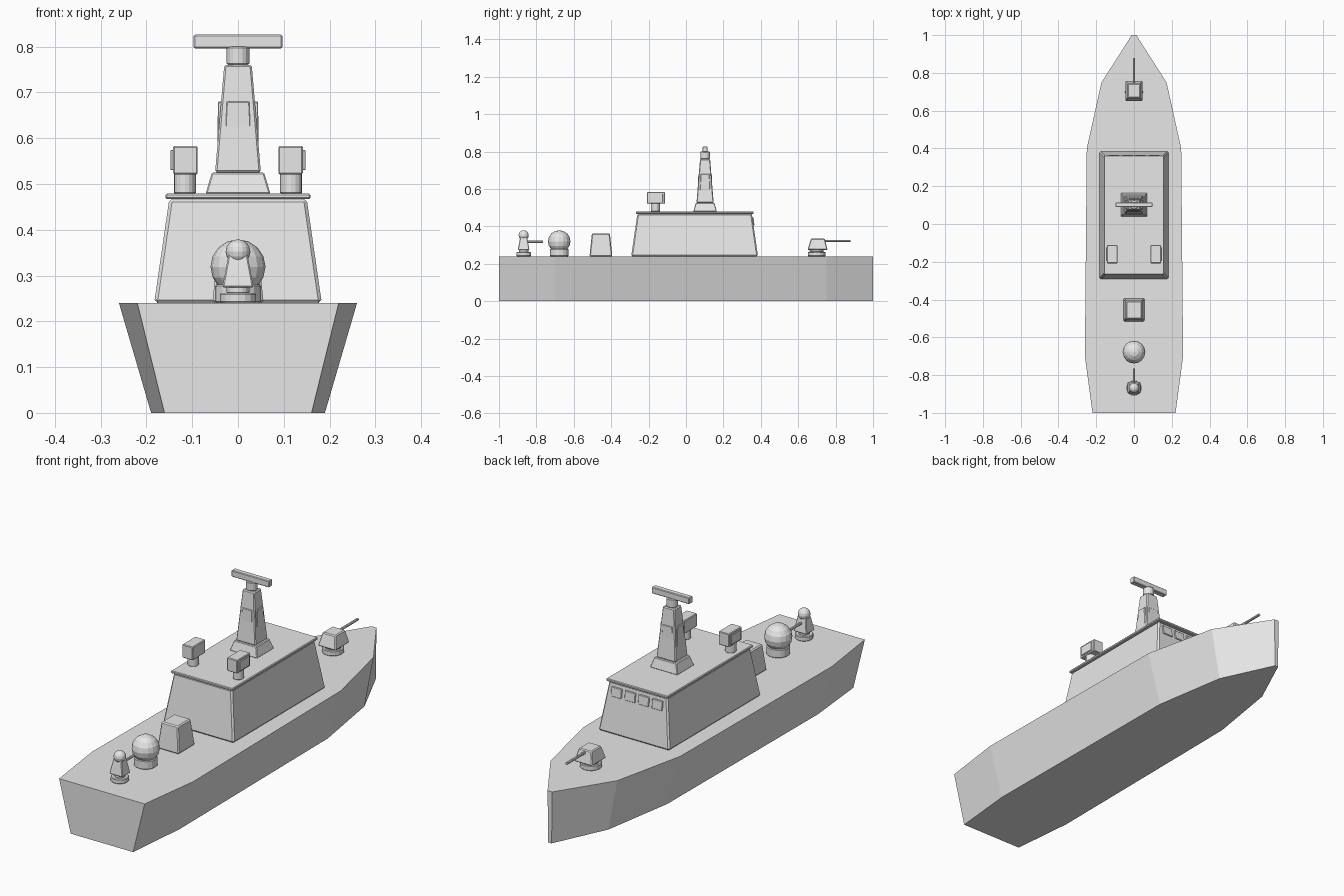
import bpy, bmesh, math
from mathutils import Matrix, Vector

if "Cube" in bpy.data.objects:
    bpy.data.objects.remove(bpy.data.objects["Cube"], do_unlink=True)

grey = bpy.data.materials.new("naval_grey")
grey.use_nodes = True
grey.diffuse_color = (0.8, 0.8, 0.8, 1)
grey.node_tree.nodes["Principled BSDF"].inputs["Base Color"].default_value = (0.8, 0.8, 0.8, 1)


def finish(name, bm, bevel=0):
    bmesh.ops.recalc_face_normals(bm, faces=bm.faces)
    mesh = bpy.data.meshes.new(name)
    bm.to_mesh(mesh)
    bm.free()
    mesh.materials.append(grey)
    obj = bpy.data.objects.new(name, mesh)
    bpy.context.scene.collection.objects.link(obj)
    if bevel:
        mod = obj.modifiers.new("soft_edges", "BEVEL")
        mod.width = bevel
        mod.segments = 1
        mod.limit_method = "ANGLE"
    return obj


def loft(name, low, high, z0, z1, bevel=0):
    """Prism between two outlines with the same number of points."""
    bm = bmesh.new()
    a = [bm.verts.new((x, y, z0)) for x, y in low]
    b = [bm.verts.new((x, y, z1)) for x, y in high]
    bm.faces.new(a)
    bm.faces.new(b)
    for i in range(len(a)):
        j = (i + 1) % len(a)
        bm.faces.new((a[i], a[j], b[j], b[i]))
    return finish(name, bm, bevel)


def rect(x0, x1, y0, y1):
    return [(x0, y0), (x1, y0), (x1, y1), (x0, y1)]


def box(cx, cy, hx, hy):
    return rect(cx - hx, cx + hx, cy - hy, cy + hy)


def drum(name, x, y, r, z0, z1, bevel=0.003):
    ring = [(x + r * math.cos(k * math.tau / 16), y + r * math.sin(k * math.tau / 16))
            for k in range(16)]
    return loft(name, ring, ring, z0, z1, bevel)


def ball(name, y, z, r):
    bm = bmesh.new()
    bmesh.ops.create_uvsphere(bm, u_segments=16, v_segments=8, radius=r,
                              matrix=Matrix.Translation((0, y, z)))
    return finish(name, bm)


def barrel(name, y0, y1, z, r):
    bm = bmesh.new()
    bmesh.ops.create_cone(bm, cap_ends=True, segments=8, radius1=r, radius2=r, depth=y1 - y0,
                          matrix=Matrix.Translation((0, (y0 + y1) / 2, z))
                          @ Matrix.Rotation(math.pi / 2, 4, "X"))
    return finish(name, bm)


# Hull with flared sides, pointed towards +y
half = [(0.22, -1), (0.26, -0.7), (0.25, 0.4), (0.172, 0.75), (0.012, 1)]
deck = half + [(-x, y) for x, y in reversed(half)]
keel = [(x * 0.73, y) for x, y in deck]
loft("hull", keel, deck, 0, 0.24)

# Deckhouse and overhanging roof
loft("deckhouse", rect(-0.183, 0.183, -0.293, 0.385), rect(-0.15, 0.15, -0.26, 0.352),
     0.24, 0.468, 0.007)
roof = rect(-0.158, 0.158, -0.268, 0.362)
loft("roof", roof, roof, 0.467, 0.479, 0.003)

# Bridge windows as thin plates on the sloping bow-side wall
for i in range(4):
    x = -0.105 + 0.07 * i
    loft(f"bridge_window_{i + 1}", box(x, 0.36, 0.027, 0.006), box(x, 0.355, 0.027, 0.006),
         0.405, 0.448, 0.002)

# Mast
MY = 0.102
loft("mast_foot", box(0, MY, 0.071, 0.063), box(0, MY, 0.057, 0.05), 0.478, 0.525, 0.003)
loft("mast_tower", box(0, MY, 0.05, 0.046), box(0, MY, 0.03, 0.027), 0.525, 0.76, 0.004)
for side in (-1, 1):
    loft("mast_side_panel", box(side * 0.036, MY, 0.009, 0.03),
         box(side * 0.036, MY, 0.008, 0.023), 0.54, 0.68, 0.002)
    loft("mast_end_panel", box(0, MY + side * 0.034, 0.032, 0.007),
         box(0, MY + side * 0.029, 0.025, 0.007), 0.54, 0.68, 0.002)
drum("radar_neck", 0, MY, 0.025, 0.76, 0.8)
bar = box(0, MY, 0.097, 0.013)
loft("radar_bar", bar, bar, 0.796, 0.826, 0.003)

# Paired roof sensors
for side, word in ((1, "left"), (-1, "right")):
    drum(f"{word}_sensor_stem", side * 0.116, -0.163, 0.024, 0.478, 0.525)
    head = box(side * 0.115, -0.16, 0.027, 0.048)
    loft(f"{word}_sensor_head", head, head, 0.521, 0.583, 0.003)
    plate = box(side * 0.143, -0.16, 0.004, 0.036)
    loft(f"{word}_sensor_plate", plate, plate, 0.53, 0.574, 0.001)

# Aft locker and radar dome
loft("aft_locker", box(0, -0.455, 0.056, 0.061), box(0, -0.455, 0.043, 0.048),
     0.24, 0.362, 0.005)
drum("dome_base", 0, -0.678, 0.05, 0.24, 0.28)
ball("radar_dome", -0.678, 0.319, 0.06)

# Stern gun: turntable, tapered body, domed cap and thin barrel
GY = -0.868
drum("stern_gun_base", 0, GY, 0.039, 0.24, 0.262)
drum("stern_gun_neck", 0, GY, 0.025, 0.26, 0.278)
loft("stern_gun_body", box(0, GY, 0.034, 0.031), box(0, GY, 0.021, 0.018), 0.274, 0.345, 0.003)
ball("stern_gun_cap", GY, 0.352, 0.027)
barrel("stern_gun_barrel", GY, -0.765, 0.317, 0.006)

# Bow gun: turntable, faceted turret and long barrel
drum("bow_gun_base", 0, 0.698, 0.047, 0.24, 0.264)
drum("bow_gun_neck", 0, 0.698, 0.037, 0.262, 0.278)
loft("bow_gun_turret", rect(-0.046, 0.046, 0.65, 0.757), rect(-0.033, 0.033, 0.668, 0.742),
     0.274, 0.334, 0.004)
barrel("bow_gun_barrel", 0.72, 0.88, 0.322, 0.006)
